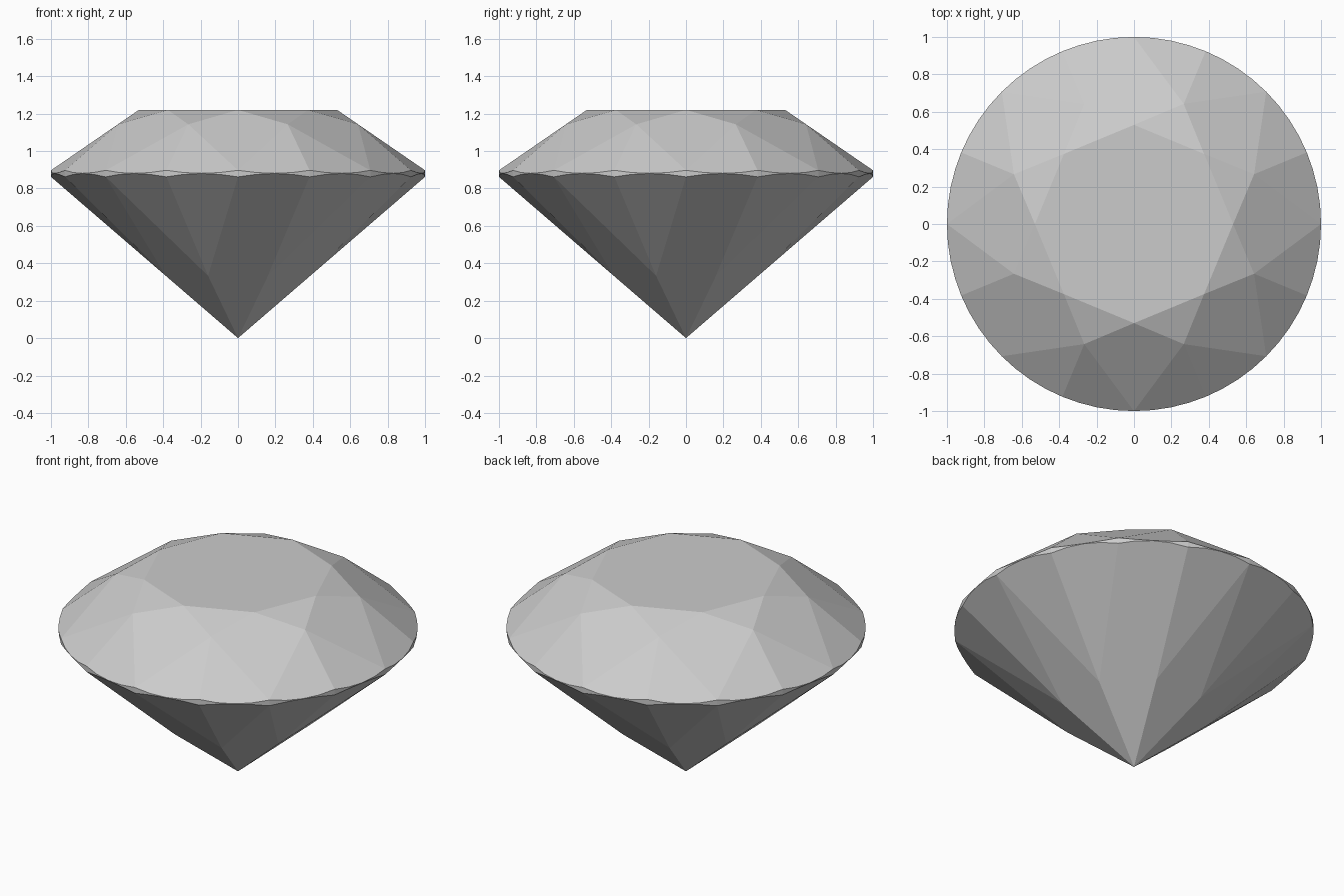
import bpy, bmesh
from math import cos, sin, pi, radians

if "Cube" in bpy.data.objects:
    bpy.data.objects.remove(bpy.data.objects["Cube"])

TABLE_R, TABLE_Z = 0.53, 1.22        # flat top
STAR_R, LOWER_R = 0.695, 0.418       # facet junctions above / below the girdle
TOP_Z, BOTTOM_Z = 0.897, 0.862       # girdle height at the facet corners
STEP, HALF = pi / 8, pi / 16
SEG = 4                              # girdle segments per half facet

bm = bmesh.new()


def point(r, a, z):
    bm.verts.new((r * cos(a), r * sin(a), z))


# Junction heights keep the kite-shaped main facets flat
star_z = TOP_Z + (1 - STAR_R * cos(STEP)) * (TABLE_Z - TOP_Z) / (1 - TABLE_R)
lower_z = LOWER_R * cos(STEP) * BOTTOM_Z
slope_up = (star_z - TOP_Z) / (cos(HALF) * (1 - STAR_R))
slope_down = (BOTTOM_Z - lower_z) / (cos(HALF) * (1 - LOWER_R))

# Culet, table corners and facet junctions
point(0, 0, 0)
for i in range(8):
    a = i * 2 * STEP
    point(TABLE_R, a, TABLE_Z)
    point(STAR_R, a + STEP, star_z)
    point(LOWER_R, a + STEP, lower_z)

# Scalloped girdle, where the half facets cut a round band
for i in range(16 * SEG):
    a = i * STEP / SEG
    bulge = cos(a % STEP - HALF) - cos(HALF) if i % SEG else 0
    point(1, a, TOP_Z - slope_up * bulge)
    point(1, a, BOTTOM_Z + slope_down * bulge)

# Skin the stone and merge coplanar triangles into facets
bmesh.ops.convex_hull(bm, input=bm.verts[:])
bmesh.ops.dissolve_limit(bm, angle_limit=radians(0.5), verts=bm.verts[:], edges=bm.edges[:])
bmesh.ops.recalc_face_normals(bm, faces=bm.faces[:])

mesh = bpy.data.meshes.new("brilliant_cut_gem")
bm.to_mesh(mesh)
bm.free()
gem = bpy.data.objects.new("brilliant_cut_gem", mesh)
bpy.context.collection.objects.link(gem)
